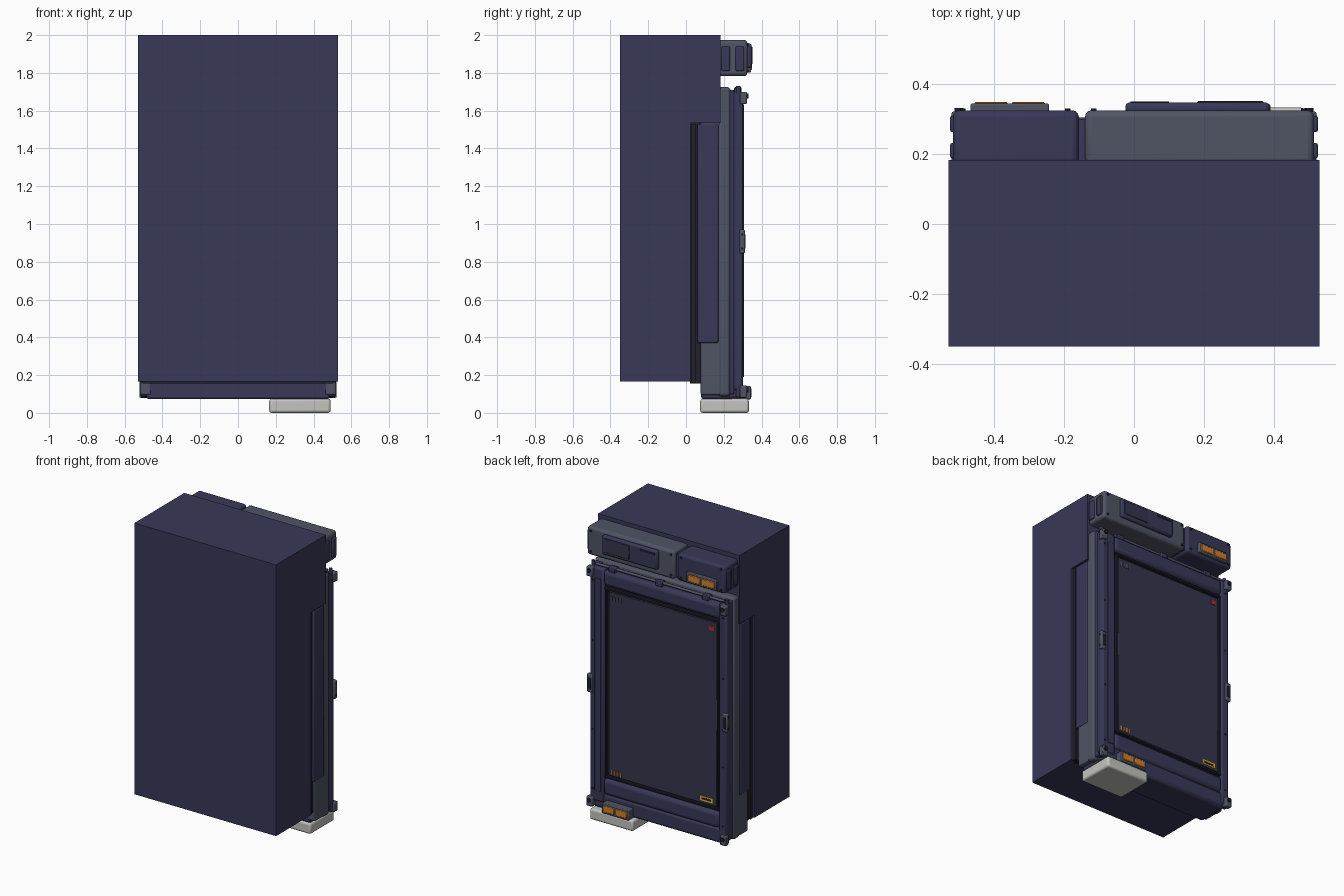
import bpy, math


def mat(name, r, g, b):
    m = bpy.data.materials.new(name)
    m.diffuse_color = (r, g, b, 1)
    return m


NAVY = mat("navy", 0.04, 0.04, 0.10)
PANEL = mat("panel_navy", 0.035, 0.036, 0.075)
DARK = mat("dark", 0.015, 0.015, 0.028)
SLATE = mat("slate", 0.08, 0.09, 0.13)
PALE = mat("pale_grey", 0.55, 0.55, 0.52)
ORANGE = mat("orange", 0.65, 0.22, 0.02)
YELLOW = mat("yellow", 0.75, 0.45, 0.02)
RED = mat("red", 0.45, 0.02, 0.05)


def box(name, x, y, z, m, bevel=0.0, seg=2):
    """Box from (min, max) ranges, with optional rounded edges."""
    cx, cy, cz = [(a + b) / 2 for a, b in (x, y, z)]
    bpy.ops.mesh.primitive_cube_add(size=1, location=(cx, cy, cz))
    o = bpy.context.object
    o.name = name
    o.scale = [b - a for a, b in (x, y, z)]
    bpy.ops.object.transform_apply(location=False, rotation=False, scale=True)
    o.data.materials.append(m)
    if bevel:
        b = o.modifiers.new("bevel", "BEVEL")
        b.width, b.segments = bevel, seg
        bpy.ops.object.shade_smooth_by_angle(angle=math.radians(35))
    return o


def rod(name, loc, r, depth, m, axis="Y", verts=12):
    rot = {"X": (0, math.pi / 2, 0), "Y": (math.pi / 2, 0, 0), "Z": (0, 0, 0)}[axis]
    bpy.ops.mesh.primitive_cylinder_add(vertices=verts, radius=r, depth=depth,
                                        location=loc, rotation=rot)
    o = bpy.context.object
    o.name = name
    o.data.materials.append(m)
    bpy.ops.object.shade_smooth_by_angle(angle=math.radians(35))
    return o


def mx(s, a, b):
    return (a, b) if s > 0 else (-b, -a)


# Cabinet body and upper rear block
box("cabinet_body", (-0.53, 0.53), (-0.35, 0.025), (0.165, 2.0), NAVY)
box("upper_rear_block", (-0.53, 0.53), (0.025, 0.183), (1.535, 2.0), NAVY)
box("recess_core", (-0.505, 0.505), (0.02, 0.09), (0.155, 1.54), DARK)

# Door frame shell: slate side cheeks around a navy core
box("frame_core", (-0.485, 0.485), (0.08, 0.255), (0.073, 1.70), NAVY, 0.012)
box("frame_top", (-0.52, 0.52), (0.17, 0.235), (1.66, 1.725), SLATE, 0.015)
for s in (-1, 1):
    box("frame_cheek", mx(s, 0.46, 0.522), (0.17, 0.235), (0.088, 1.725), SLATE, 0.015)
    box("cheek_rear", mx(s, 0.46, 0.52), (0.078, 0.185), (0.095, 1.535), SLATE, 0.008)
    box("side_panel", mx(s, 0.49, 0.526), (0.06, 0.172), (0.37, 1.53), NAVY, 0.008)
    box("recess_lip", mx(s, 0.49, 0.518), (0.028, 0.05), (0.16, 1.53), DARK)
    box("frame_seal", mx(s, 0.46, 0.512), (0.23, 0.255), (0.10, 1.71), NAVY, 0.005)

# Door: pillars, header, sill and screen
box("left_pillar", (0.405, 0.51), (0.245, 0.302), (0.12, 1.70), NAVY, 0.012)
box("left_pillar_ridge", (0.425, 0.47), (0.30, 0.307), (0.19, 1.63), NAVY, 0.004)
box("right_pillar", (-0.515, -0.455), (0.245, 0.302), (0.10, 1.70), NAVY, 0.012)
box("door_header", (-0.46, 0.41), (0.245, 0.305), (1.59, 1.695), NAVY, 0.025, 3)
box("door_sill", (-0.46, 0.41), (0.245, 0.305), (0.175, 0.285), NAVY, 0.025, 3)
box("lower_skirt", (-0.49, 0.49), (0.22, 0.295), (0.073, 0.18), NAVY, 0.018)
box("screen_backing", (-0.46, 0.41), (0.245, 0.282), (0.27, 1.60), DARK)
box("screen_panel", (-0.437, 0.375), (0.27, 0.292), (0.312, 1.558), PANEL, 0.003, 1)
for z in (0.297, 1.568):
    box("screen_trim", (-0.455, 0.40), (0.27, 0.298), (z, z + 0.01), DARK)
for x in (-0.452, 0.385):
    box("screen_trim", (x, x + 0.009), (0.27, 0.298), (0.30, 1.575), DARK)

# Small coloured markings on the screen
box("red_mark", (-0.415, -0.38), (0.29, 0.295), (1.50, 1.53), RED)
box("yellow_mark", (-0.41, -0.31), (0.29, 0.295), (0.33, 0.362), YELLOW)
box("yellow_mark_slot", (-0.395, -0.325), (0.294, 0.297), (0.34, 0.352), DARK)
for i in range(4):
    x = 0.28 + i * 0.022
    box("top_tick", (x, x + 0.009), (0.29, 0.295), (1.50, 1.53), SLATE)
    box("bottom_tick", (x, x + 0.009), (0.29, 0.295), (0.325, 0.355), ORANGE)

# Top rail with clips
rod("top_rail", (0, 0.275, 1.712), 0.009, 0.96, SLATE, "X")
for x in (-0.35, 0, 0.35):
    box("rail_clip", (x - 0.025, x + 0.025), (0.255, 0.295), (1.69, 1.724), NAVY, 0.005)

# Corner latches and side handles
for s in (-1, 1):
    for z in (1.665, 0.11):
        box("corner_latch", mx(s, 0.478, 0.522), (0.285, 0.322), (z - 0.03, z + 0.035), SLATE, 0.006)
        rod("latch_pin", (s * 0.50, 0.322, z + 0.012), 0.013, 0.02, DARK)
        rod("latch_post", (s * 0.50, 0.277, z + 0.02), 0.012, 0.09, NAVY, "Z")
    box("side_handle", mx(s, 0.485, 0.525), (0.283, 0.312), (0.845, 0.97), SLATE, 0.007)
    box("handle_inset", mx(s, 0.493, 0.515), (0.31, 0.316), (0.87, 0.945), DARK)
    for z in (0.87, 0.945):
        rod("handle_bolt", (s * 0.524, 0.297, z), 0.007, 0.006, DARK, "X", 8)
    for z in (0.2, 0.6, 1.2, 1.61):
        rod("pillar_screw", (s * 0.488, 0.302, z), 0.007, 0.008, DARK, "Y", 8)

# Upper equipment boxes
box("slate_top_box", (-0.14, 0.515), (0.17, 0.325), (1.783, 1.975), SLATE, 0.018, 3)
box("navy_top_box", (-0.518, -0.158), (0.17, 0.325), (1.785, 1.972), NAVY, 0.018, 3)
box("top_box_plate", (-0.025, 0.388), (0.315, 0.348), (1.825, 1.955), NAVY, 0.012)
box("plate_inset", (0.18, 0.37), (0.34, 0.3515), (1.845, 1.94), PANEL, 0.003, 1)
box("plate_slot", (-0.01, 0.10), (0.34, 0.351), (1.925, 1.938), DARK)
for z in (1.81, 1.85, 1.89, 1.93):
    rod("link_tube", (-0.15, 0.25, z), 0.013, 0.05, SLATE, "X")
box("link_block", (-0.165, -0.13), (0.18, 0.30), (1.80, 1.955), NAVY)
for x in (-0.49, -0.19, -0.115, 0.485):
    for z in (1.81, 1.95):
        rod("box_screw", (x, 0.326, z), 0.008, 0.01, DARK, "Y", 8)
for s in (-1, 1):
    for y in (0.21, 0.285):
        box("side_bump", mx(s, 0.505, 0.526), (y - 0.022, y + 0.022), (1.81, 1.94), NAVY, 0.006)


def lamp(x, z, y0, y1):
    """Housing with two orange lenses."""
    box("lamp_housing", x, (y0, y1), z, SLATE, 0.005)
    mid, g = (x[0] + x[1]) / 2, 0.012
    for a, b in ((x[0] + g, mid - g / 2), (mid + g / 2, x[1] - g)):
        box("lamp_lens", (a, b), (y1 - 0.01, y1 + 0.004), (z[0] + g, z[1] - g), ORANGE, 0.003, 1)


lamp((-0.468, -0.243), (1.803, 1.873), 0.31, 0.345)
lamp((0.19, 0.39), (0.072, 0.142), 0.28, 0.343)

# Pale foot block
box("foot_block", (0.165, 0.49), (0.075, 0.333), (0.0, 0.075), PALE, 0.014, 3)
